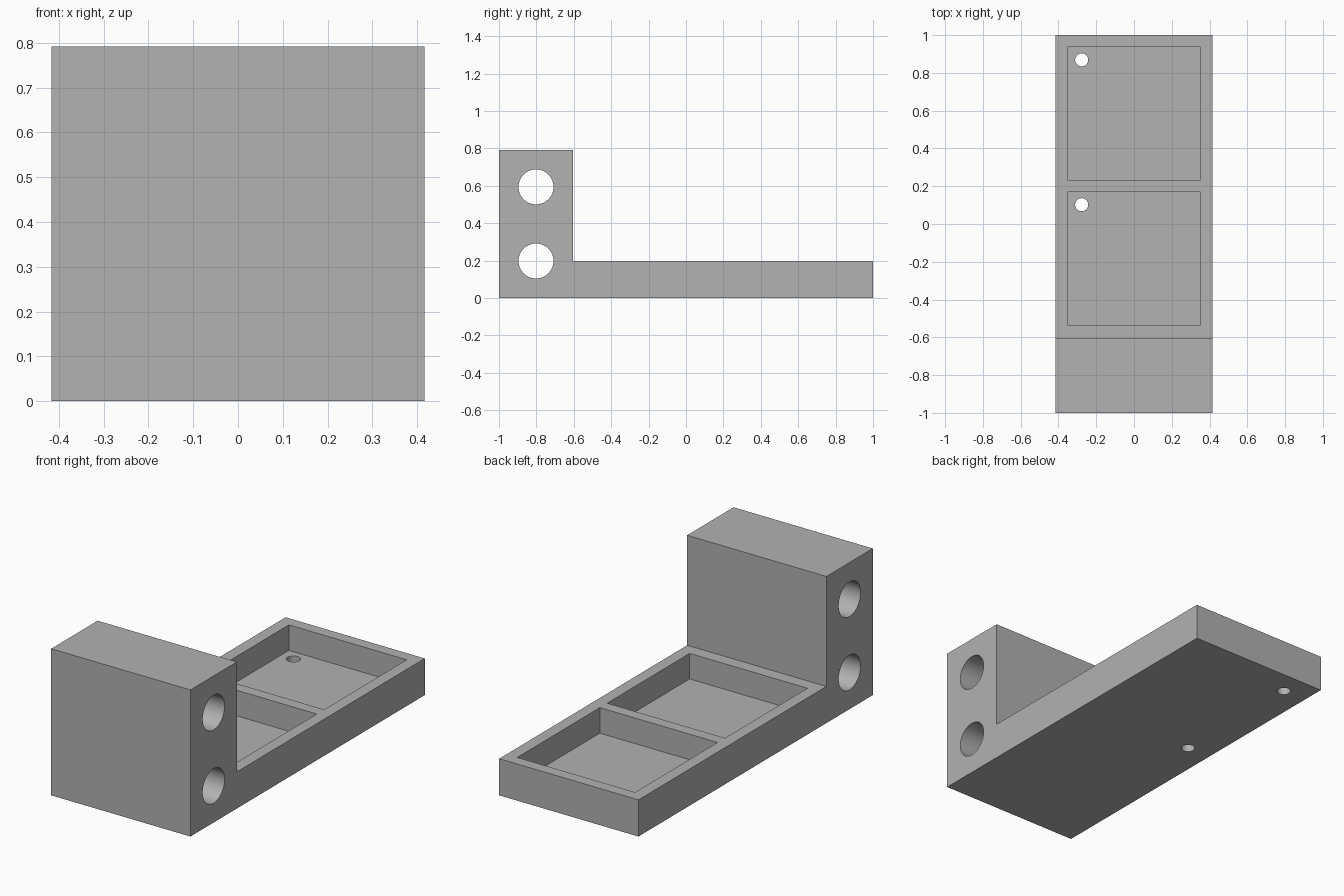
import bpy, bmesh, math
from mathutils import Matrix

cube = bpy.data.objects.get("Cube")
if cube:
    bpy.data.objects.remove(cube, do_unlink=True)

WIDTH, HEIGHT, SLAB = 0.832, 0.792, 0.198
BLOCK_BACK = -0.604
POCKET, FLOOR = 0.704, 0.06

grey = bpy.data.materials.new("plain grey")
grey.use_nodes = True
colour = (0.445, 0.445, 0.445, 1)
grey.diffuse_color = colour
grey.node_tree.nodes["Principled BSDF"].inputs["Base Color"].default_value = colour


def make_object(name, bm):
    bmesh.ops.recalc_face_normals(bm, faces=bm.faces)
    mesh = bpy.data.meshes.new(name)
    bm.to_mesh(mesh)
    bm.free()
    mesh.materials.append(grey)
    obj = bpy.data.objects.new(name, mesh)
    bpy.context.collection.objects.link(obj)
    return obj


def cylinder(name, centre, radius, depth, axis):
    bm = bmesh.new()
    turn = Matrix.Rotation(math.pi / 2, 4, "Y") if axis == "X" else Matrix()
    bmesh.ops.create_cone(bm, cap_ends=True, segments=64, radius1=radius, radius2=radius,
                          depth=depth, matrix=Matrix.Translation(centre) @ turn)
    return make_object(name, bm)


def box(name, centre, size):
    bm = bmesh.new()
    bmesh.ops.create_cube(bm, size=1, matrix=Matrix.Translation(centre) @ Matrix.Diagonal((*size, 1)))
    return make_object(name, bm)


# L-shaped side profile, extruded across the width
bm = bmesh.new()
profile = [(-1, 0), (1, 0), (1, SLAB), (BLOCK_BACK, SLAB), (BLOCK_BACK, HEIGHT), (-1, HEIGHT)]
face = bm.faces.new([bm.verts.new((-WIDTH / 2, y, z)) for y, z in profile])
side = bmesh.ops.extrude_face_region(bm, geom=[face])["geom"]
bmesh.ops.translate(bm, vec=(WIDTH, 0, 0), verts=[v for v in side if isinstance(v, bmesh.types.BMVert)])
bracket = make_object("tray_bracket", bm)

cutters = []
# Two cross holes through the upright block
for z in (SLAB, 3 * SLAB):
    cutters.append(cylinder("cross_hole", (0, -0.802, z), 0.0935, 1, "X"))

# Two square pockets, each with a small drain hole in the back right corner
for y in (0.585, -0.182):
    cutters.append(box("pocket", (0, y, FLOOR + 0.15), (POCKET, POCKET, 0.3)))
    cutters.append(cylinder("drain_hole", (-0.277, y + 0.284, 0.03), 0.0345, 0.2, "Z"))

for cutter in cutters:
    cut = bracket.modifiers.new(cutter.name, "BOOLEAN")
    cut.operation, cut.solver, cut.object = "DIFFERENCE", "EXACT", cutter
    cutter.hide_render = True

# Keep the finished cut mesh and drop the cutters
bpy.context.view_layer.update()
evaluated = bracket.evaluated_get(bpy.context.evaluated_depsgraph_get())
finished = bpy.data.meshes.new_from_object(evaluated)
bracket.modifiers.clear()
bracket.data = finished
finished.name = "tray_bracket"
finished.materials.clear()
finished.materials.append(grey)
for cutter in cutters:
    bpy.data.objects.remove(cutter, do_unlink=True)

# Smooth hole walls, crisp edges
bpy.context.view_layer.objects.active = bracket
bracket.select_set(True)
bpy.ops.object.shade_smooth_by_angle(angle=math.radians(30))
